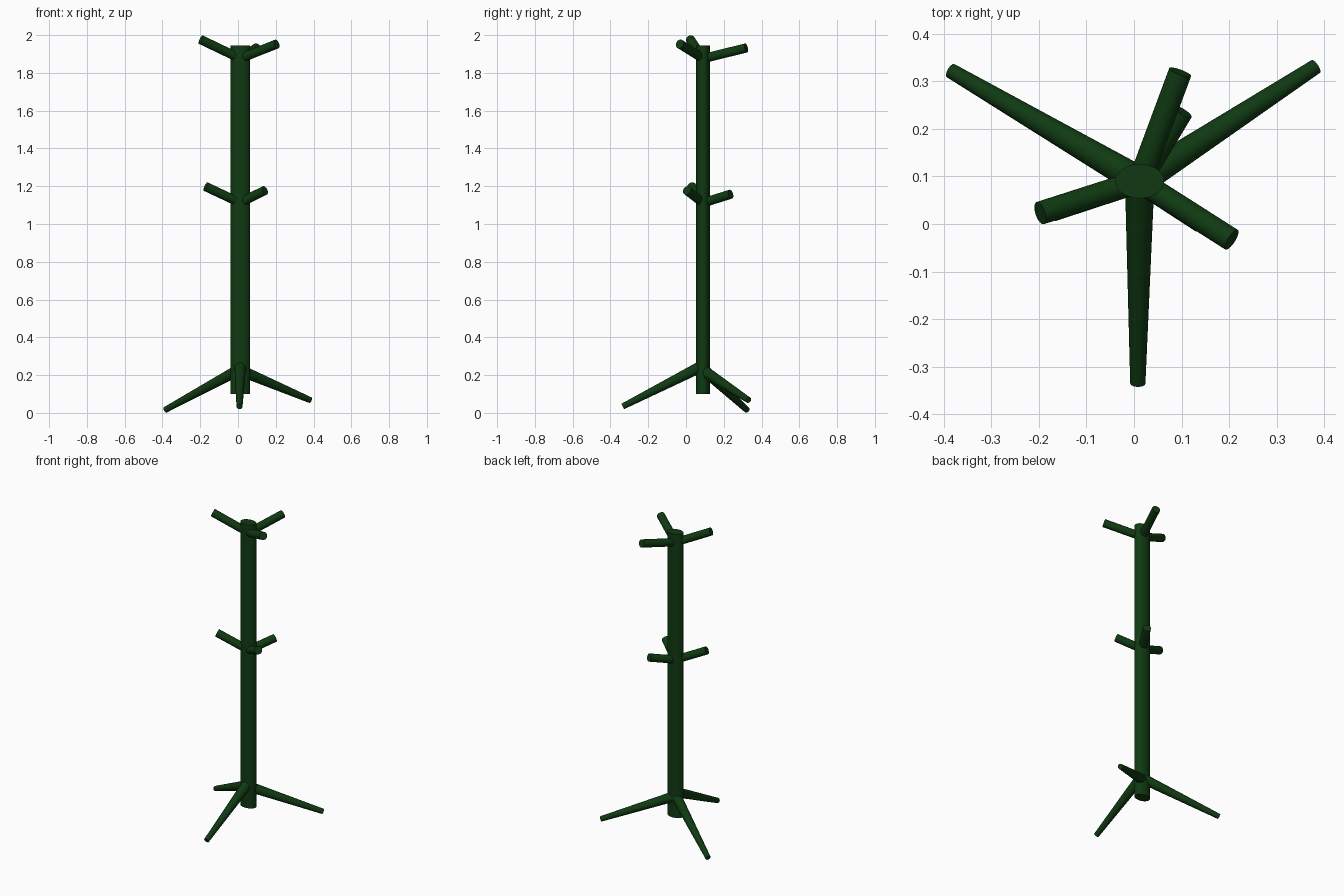
import bpy
from mathutils import Vector

if "Cube" in bpy.data.objects:
    bpy.data.objects.remove(bpy.data.objects["Cube"])

green = bpy.data.materials.new("dark green")
green.diffuse_color = (0.005, 0.042, 0.006, 1)
green.use_nodes = True
green.node_tree.nodes["Principled BSDF"].inputs["Base Color"].default_value = green.diffuse_color
CX, CY = 0.012, 0.09  # pole axis


def finish(obj, name):
    obj.name = name
    obj.data.materials.append(green)
    bpy.ops.object.shade_smooth_by_angle()


def rod(name, start, end, r1, r2):
    a, b = Vector(start), Vector(end)
    d = b - a
    bpy.ops.mesh.primitive_cone_add(vertices=32, radius1=r1, radius2=r2,
                                    depth=d.length, location=(a + b) / 2,
                                    rotation=d.to_track_quat('Z', 'Y').to_euler())
    finish(bpy.context.object, name)


# Oval pole
Z0, Z1 = 0.10, 1.944
bpy.ops.mesh.primitive_cylinder_add(vertices=48, radius=1, depth=Z1 - Z0,
                                    location=(CX, CY, (Z0 + Z1) / 2))
bpy.context.object.scale = (0.0515, 0.036, 1)
bpy.ops.object.transform_apply(location=False, rotation=False, scale=True)
finish(bpy.context.object, "pole")

# Three tapered legs
for name, z, tip in (("left_leg", 0.232, (-0.385, 0.322, 0.016)),
                     ("right_leg", 0.225, (0.382, 0.331, 0.068)),
                     ("front_leg", 0.25, (0.008, -0.335, 0.034))):
    rod(name, (CX, CY, z), tip, 0.031, 0.016)

# Two tiers of hanging pegs
tiers = {
    "upper": (1.876, (("left", (-0.197, 0.023, 1.976)),
                      ("right", (0.205, -0.033, 1.953)),
                      ("back", (0.097, 0.319, 1.932)))),
    "middle": (1.112, (("left", (-0.171, 0.03, 1.198)),
                       ("right", (0.143, 0.005, 1.178)),
                       ("back", (0.1, 0.237, 1.158)))),
}
for tier, (z, pegs) in tiers.items():
    for side, tip in pegs:
        rod(f"{tier}_{side}_peg", (CX, CY, z), tip, 0.0245, 0.0245)
